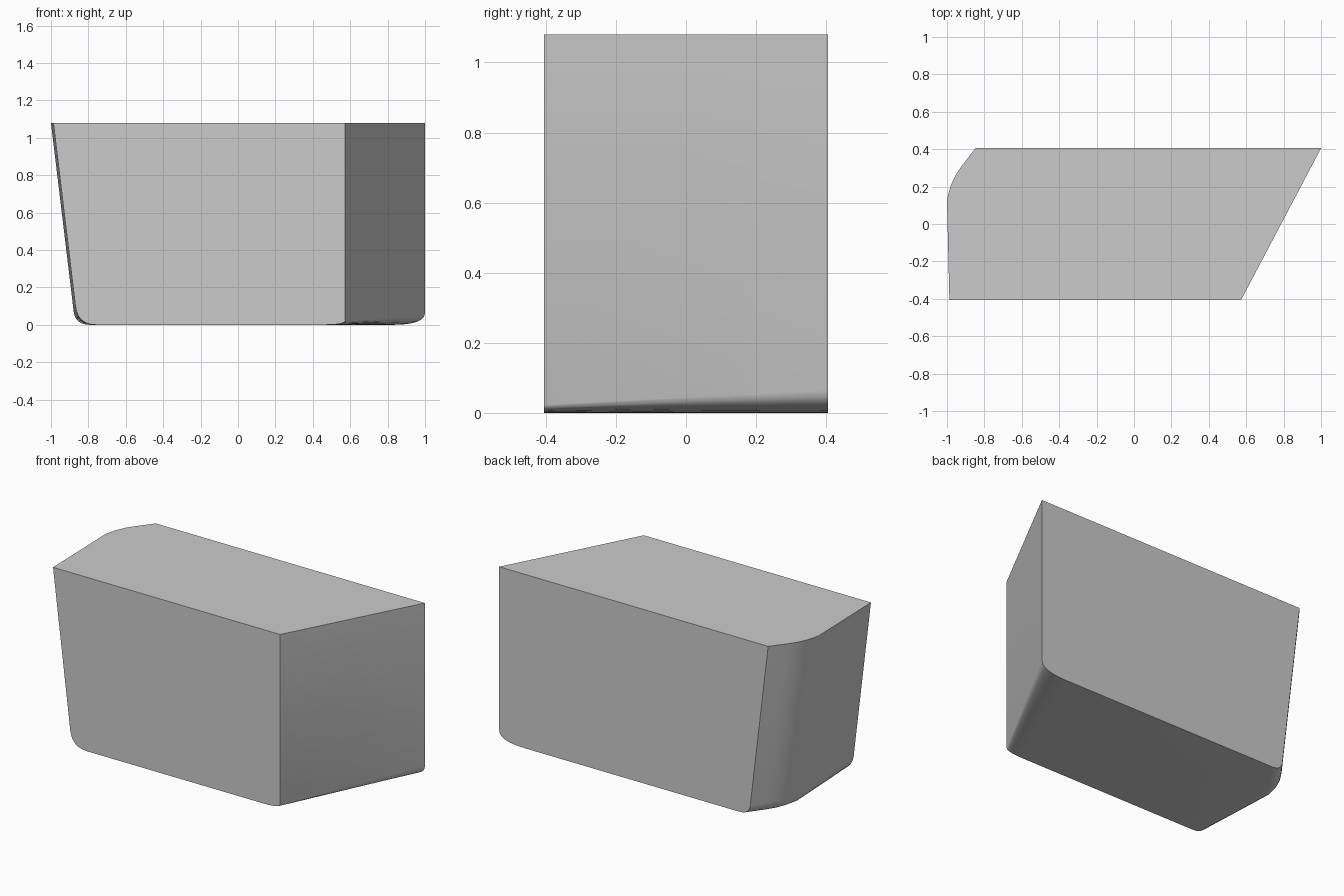
import bpy
import bmesh
import math
from mathutils import Vector

if "Cube" in bpy.data.objects:
    bpy.data.objects.remove(bpy.data.objects["Cube"], do_unlink=True)

HEIGHT = 1.08
HALF_DEPTH = 0.405
DRAFT = 0.13   # inward lean of the curved end
STEPS = 6      # segments in each rounded bottom edge

# Depth stations with the top x of the curved end
STATIONS = [(-HALF_DEPTH, -0.987), (0.13, -1.0), (0.2, -0.982), (0.26, -0.955),
            (0.31, -0.921), (0.36, -0.883), (HALF_DEPTH, -0.848)]


def mix(a, b, t):
    return a + (b - a) * t


def rounded_corner(start, corner, end):
    """Points of a soft corner from the wall onto the base."""
    pts = []
    for i in range(STEPS + 1):
        t = i / STEPS
        pts.append(start.lerp(corner, t).lerp(corner.lerp(end, t), t))
    return pts


def section(y, left_top):
    """Closed cross-section of the block at one depth."""
    t = (y + HALF_DEPTH) / (2 * HALF_DEPTH)
    # Curved, drafted end
    rise, run = mix(0.1, 0.055, t), mix(0.1, 0.07, t)
    foot = left_top + DRAFT
    wall = Vector((foot - DRAFT * rise / HEIGHT, y, rise))
    left = rounded_corner(wall, Vector((foot, y, 0)), Vector((foot + run, y, 0)))
    # Slanted, upright end
    right_x = mix(0.573, 1.0, t)
    rise, run = mix(0.023, 0.065, t), mix(0.12, 0.17, t)
    right = rounded_corner(Vector((right_x, y, rise)), Vector((right_x, y, 0)),
                           Vector((right_x - run, y, 0)))
    return ([Vector((left_top, y, HEIGHT))] + left + right[::-1]
            + [Vector((right_x, y, HEIGHT))])


# Block lofted through the sections, capped front and back
bm = bmesh.new()
rings = [[bm.verts.new(p) for p in section(y, x)] for y, x in STATIONS]
for a, b in zip(rings, rings[1:]):
    for i in range(len(a)):
        j = (i + 1) % len(a)
        bm.faces.new((a[i], a[j], b[j], b[i]))
bm.faces.new(rings[0])
bm.faces.new(rings[-1][::-1])
bmesh.ops.recalc_face_normals(bm, faces=bm.faces)
mesh = bpy.data.meshes.new("block_body")
bm.to_mesh(mesh)
bm.free()

body = bpy.data.objects.new("block_body", mesh)
bpy.context.collection.objects.link(body)

# Plain grey finish
grey = bpy.data.materials.new("plain_grey")
grey.use_nodes = True
colour = (0.6, 0.6, 0.6, 1)
grey.diffuse_color = colour
grey.node_tree.nodes["Principled BSDF"].inputs["Base Color"].default_value = colour
mesh.materials.append(grey)

bpy.ops.object.select_all(action="DESELECT")
body.select_set(True)
bpy.context.view_layer.objects.active = body
bpy.ops.object.shade_smooth_by_angle(angle=math.radians(35))
